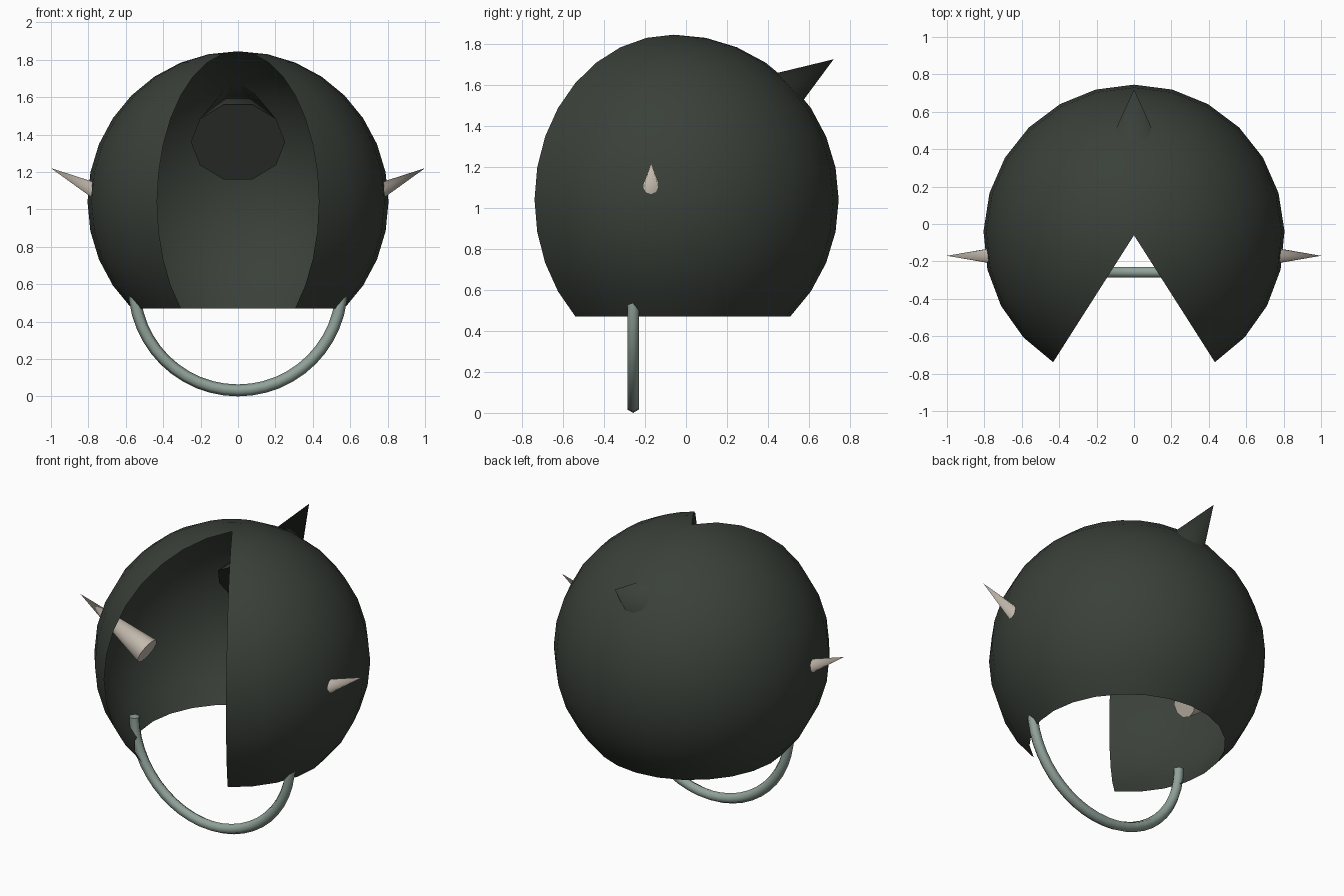
import bpy, bmesh
from math import radians, sin, cos, pi
from mathutils import Matrix, Vector

cube = bpy.data.objects.get("Cube")
if cube:
    bpy.data.objects.remove(cube, do_unlink=True)


def material(name, rgb):
    m = bpy.data.materials.new(name)
    m.use_nodes = True
    m.diffuse_color = (*rgb, 1)
    m.node_tree.nodes["Principled BSDF"].inputs["Base Color"].default_value = (*rgb, 1)
    return m


dark_green = material("dark green", (0.042, 0.051, 0.041))
steel = material("grey green steel", (0.28, 0.36, 0.32))
bone = material("pale bone", (0.55, 0.49, 0.42))


def finish(bm, name, mat, angle=45):
    mesh = bpy.data.meshes.new(name)
    bm.to_mesh(mesh)
    bm.free()
    obj = bpy.data.objects.new(name, mesh)
    bpy.context.collection.objects.link(obj)
    mesh.materials.append(mat)
    bpy.ops.object.select_all(action="DESELECT")
    obj.select_set(True)
    bpy.context.view_layer.objects.active = obj
    bpy.ops.object.shade_smooth_by_angle(angle=radians(angle))
    return obj


def spike(name, base, tip, radius, sides, mat, spin=0):
    """Capped cone running from the base centre to the tip."""
    base, tip = Vector(base), Vector(tip)
    axis = tip - base
    place = (Matrix.Translation((base + tip) / 2)
             @ axis.to_track_quat("Z", "Y").to_matrix().to_4x4()
             @ Matrix.Rotation(spin, 4, "Z"))
    bm = bmesh.new()
    bmesh.ops.create_cone(bm, cap_ends=True, segments=sides, radius1=radius,
                          radius2=0, depth=axis.length, matrix=place)
    bmesh.ops.remove_doubles(bm, verts=bm.verts, dist=0.0001)
    bmesh.ops.recalc_face_normals(bm, faces=bm.faces)
    return finish(bm, name, mat)


# Open shell: arc profile swept around, leaving a wedge missing at the front
RADIUS, CENTRE, RINGS, GAP = 0.805, Vector((0, -0.06, 1.04)), 12, radians(32.5)
bm = bmesh.new()
heading = GAP - pi / 2
profile = []
for i in range(RINGS + 1):
    a = radians(135) * i / RINGS
    profile.append(bm.verts.new(CENTRE + RADIUS * Vector(
        (sin(a) * cos(heading), sin(a) * sin(heading), cos(a)))))
edges = [bm.edges.new(pair) for pair in zip(profile, profile[1:])]
bmesh.ops.spin(bm, geom=profile + edges, cent=CENTRE, axis=(0, 0, 1),
               angle=2 * pi - 2 * GAP, steps=20)
bmesh.ops.remove_doubles(bm, verts=bm.verts, dist=0.0001)
bmesh.ops.recalc_face_normals(bm, faces=bm.faces)
bm.faces.ensure_lookup_table()
face = bm.faces[0]
if face.normal.dot(face.calc_center_median() - CENTRE) < 0:
    bmesh.ops.reverse_faces(bm, faces=bm.faces)
finish(bm, "shell", dark_green)

# Large spike through the back of the shell
spike("back_spike", (0, 0.17, 1.36), (0, 0.72, 1.725), 0.252, 10, dark_green, pi / 2)

# Horns through both sides
for side, label in ((1, "left"), (-1, "right")):
    spike(label + "_horn", (side * 0.525, -0.17, 0.98), (side, -0.17, 1.22),
          0.084, 10, bone)

# Half-ring handle hanging below
RING, TUBE, PIVOT = 0.555, 0.032, Vector((0, -0.258, 0.587))
bm = bmesh.new()
section = bmesh.ops.create_circle(
    bm, segments=6, radius=TUBE,
    matrix=Matrix.Translation(PIVOT + Vector((RING, 0, 0))) @ Matrix.Rotation(pi / 2, 4, "Z")
    @ Matrix.Rotation(pi / 2, 4, "Z"))["verts"]
# put a corner of the section on the outside of the ring
middle = PIVOT + Vector((RING, 0, 0))
for i, v in enumerate(section):
    a = i * pi / 3
    v.co = middle + TUBE * Vector((cos(a), sin(a), 0))
bmesh.ops.spin(bm, geom=section + list(bm.edges), cent=PIVOT, axis=(0, 1, 0),
               angle=pi, steps=24)
bmesh.ops.holes_fill(bm, edges=[e for e in bm.edges if e.is_boundary], sides=6)
bmesh.ops.recalc_face_normals(bm, faces=bm.faces)
finish(bm, "handle", steel, 65)
